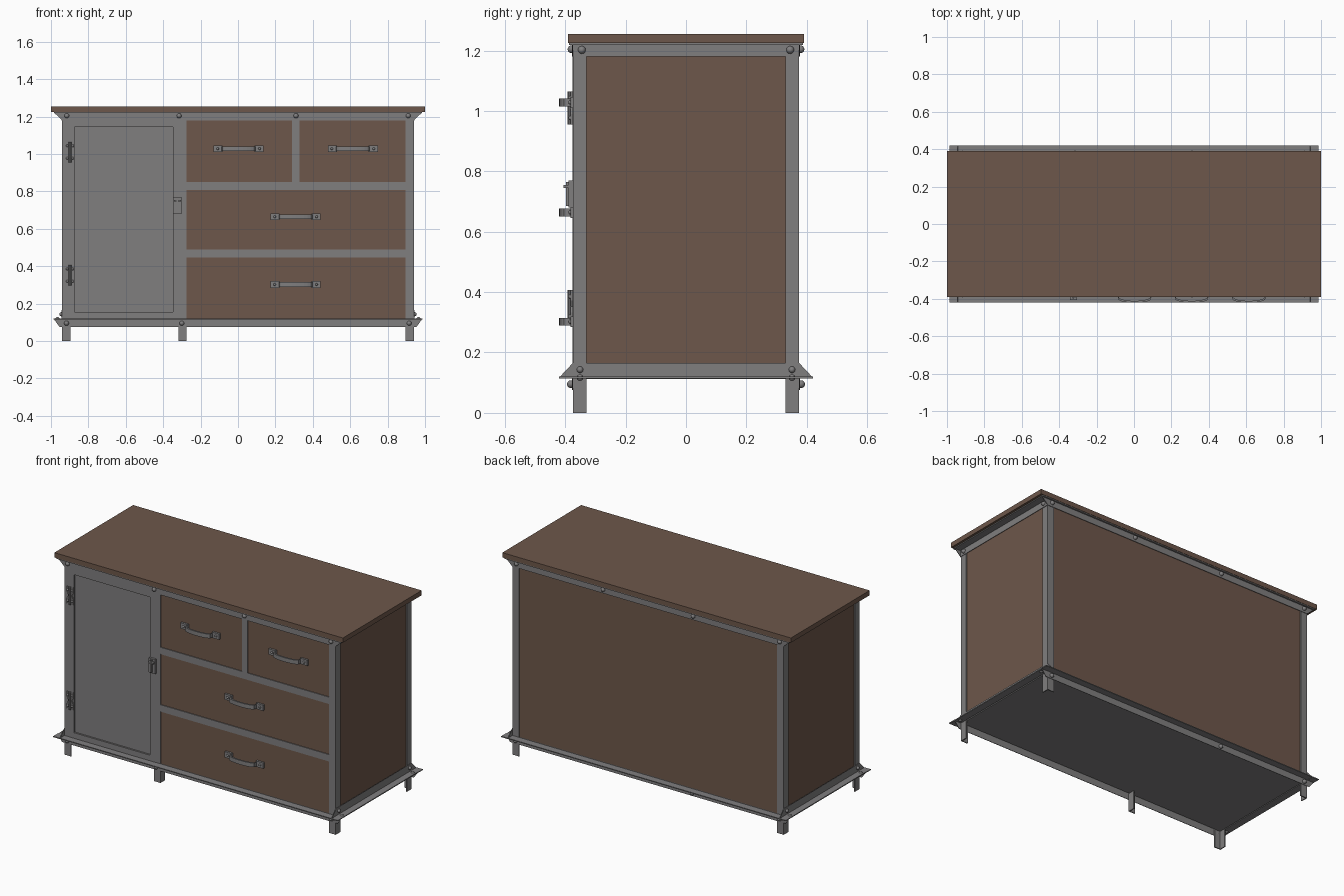
import bpy, bmesh, math
from mathutils import Vector

if "Cube" in bpy.data.objects:
    bpy.data.objects.remove(bpy.data.objects["Cube"])


def material(name, rgb):
    m = bpy.data.materials.new(name)
    m.diffuse_color = (*rgb, 1)
    m.use_nodes = True
    m.node_tree.nodes["Principled BSDF"].inputs["Base Color"].default_value = m.diffuse_color
    return m


STEEL = material("grey steel", (0.215, 0.21, 0.212))
WOOD = material("brown wood", (0.155, 0.096, 0.069))


def finish(name, bm, mat):
    bmesh.ops.recalc_face_normals(bm, faces=bm.faces)
    me = bpy.data.meshes.new(name)
    bm.to_mesh(me)
    bm.free()
    me.materials.append(mat)
    ob = bpy.data.objects.new(name, me)
    bpy.context.collection.objects.link(ob)
    return ob


def prism(name, pts, axis, a, b, mat):
    """Extrude a 2D outline along an axis; outline uses the two other axes in order."""
    bm = bmesh.new()

    def place(p, t):
        v = list(p)
        v.insert("xyz".index(axis), t)
        return bm.verts.new(v)
    lo = [place(p, a) for p in pts]
    hi = [place(p, b) for p in pts]
    bm.faces.new(lo)
    bm.faces.new(hi[::-1])
    n = len(pts)
    for i in range(n):
        bm.faces.new((lo[i], lo[(i + 1) % n], hi[(i + 1) % n], hi[i]))
    return finish(name, bm, mat)


def box(name, x0, x1, y0, y1, z0, z1, mat):
    return prism(name, [(x0, y0), (x1, y0), (x1, y1), (x0, y1)], "z", z0, z1, mat)


def bolt(name, pos, direction, r=0.013):
    """Round bolt head facing a direction."""
    bm = bmesh.new()
    bmesh.ops.create_uvsphere(bm, u_segments=12, v_segments=8, radius=r)
    ob = finish(name, bm, STEEL)
    ob.location = pos
    ob.rotation_mode = 'QUATERNION'
    ob.rotation_quaternion = Vector((0, 0, 1)).rotation_difference(Vector(direction))
    for p in ob.data.polygons:
        p.use_smooth = True
    return ob


W, D, T, F = 0.94, 0.375, 0.006, 0.045   # half width, half depth, sheet, iron width

# Table top and bottom sheet
box("table_top", -1, 1, -0.39, 0.39, 1.225, 1.255, WOOD)
box("bottom_sheet", -W + T, W - T, -D + T, D - T, 0.113, 0.12, STEEL)

# Wooden side and back panels
for s in (-1, 1):
    x = sorted((s * (W - T), s * (W - T - 0.015)))
    box("side_panel", *x, -D + T, D - T, 0.12, 1.22, WOOD)
box("back_panel", -W + T, W - T, D - T - 0.015, D - T, 0.12, 1.22, WOOD)

# Corner angle-iron posts that run down into legs
for sx in (-1, 1):
    for sy in (-1, 1):
        L = [(W, D), (W - F, D), (W - F, D - T), (W - T, D - T), (W - T, D - F), (W, D - F)]
        prism("corner_post", [(sx * x, sy * y) for x, y in L], "z", 0, 1.22, STEEL)
# Middle front post and leg
prism("middle_post", [(-0.318, -D), (-0.275, -D), (-0.275, -D + F), (-0.281, -D + F),
                      (-0.281, -D + T), (-0.318, -D + T)], "z", 0, 1.2, STEEL)

# Front and back angle irons with slanted ends, plus outward flanges
for s in (-1, 1):
    y = sorted((s * D, s * (D + 0.003)))
    prism("top_iron", [(-0.985, 1.222), (-W, 1.18), (W, 1.18), (0.985, 1.222)], "y", *y, STEEL)
    prism("bottom_iron", [(-0.985, 0.118), (-0.955, 0.076), (0.955, 0.076), (0.985, 0.118)],
          "y", *y, STEEL)
    yf = sorted((s * D, s * 0.42))
    box("bottom_flange", -0.987, 0.987, *yf, 0.115, 0.12, STEEL)
    yt = sorted((s * (D - T), s * 0.388))
    box("top_flange", -0.985, 0.985, *yt, 1.219, 1.225, STEEL)
    # Side irons
    x = sorted((s * W, s * (W + 0.003)))
    prism("side_bottom_iron", [(-0.42, 0.117), (0.42, 0.117), (D, 0.165), (-D, 0.165)],
          "x", *x, STEEL)
    box("side_top_iron", *x, -D, D, 1.18, 1.222, STEEL)
    xf = sorted((s * W, s * 0.985))
    box("side_bottom_flange", *xf, -0.42, 0.42, 0.114, 0.12, STEEL)
    box("side_top_flange", *xf, -D, D, 1.219, 1.225, STEEL)

# Bolts
for x in (-0.915, -0.315, 0.31, 0.91):
    for s in (-1, 1):
        bolt("top_bolt", (x, s * 0.379, 1.204), (0, s, 0))
for x, s in ((-0.917, -1), (-0.3, -1), (0.915, -1), (-0.915, 1), (-0.31, 1), (0.915, 1)):
    bolt("bottom_bolt", (x, s * 0.381, 0.095), (0, s, 0))
for sx in (-1, 1):
    for sy in (-1, 1):
        bolt("side_top_bolt", (sx * 0.944, sy * 0.345, 1.202), (sx, 0, 0))
        bolt("side_bottom_bolt", (sx * 0.944, sy * 0.351, 0.143), (sx, 0, 0), 0.011)
        bolt("flange_bolt", (sx * 0.965, sy * 0.351, 0.117), (0, 0, 1), 0.011)

# Door: frame with a recessed sheet
dx0, dx1, dz0, dz1 = -0.9, -0.318, 0.12, 1.18
box("door_sheet", dx0, dx1, -D + 0.01, -D + 0.016, dz0, dz1, STEEL)
box("door_stile", dx0, dx0 + 0.025, -D - 0.001, -D + 0.01, dz0, dz1, STEEL)
box("door_stile", dx1 - 0.03, dx1, -D - 0.001, -D + 0.01, dz0, dz1, STEEL)
for z in (dz0, dz1 - 0.035):
    box("door_rail", dx0 + 0.025, dx1 - 0.03, -D - 0.001, -D + 0.01, z, z + 0.035, STEEL)

# Hinges: two leaves, a barrel and four bolts
for z in (1.01, 0.352):
    for s in (-1, 1):
        c = -0.898
        prism("hinge_leaf", [(c, z - 0.03), (c + s * 0.022, z - 0.055), (c + s * 0.022, z - 0.02),
                             (c + s * 0.012, z), (c + s * 0.022, z + 0.02),
                             (c + s * 0.022, z + 0.055), (c, z + 0.03)], "y", -D - 0.007, -D, STEEL)
        for t in (-1, 1):
            bolt("hinge_bolt", (c + s * 0.015, -D - 0.008, z + t * 0.033), (0, -1, 0), 0.007)
    ring = [(c + 0.008 * math.cos(i * math.pi / 5), -D - 0.009 + 0.008 * math.sin(i * math.pi / 5))
            for i in range(10)]
    prism("hinge_barrel", ring, "z", z - 0.055, z + 0.055, STEEL)

# Latch: plate, knob stem and hanging lever
box("latch_plate", -0.347, -0.302, -D - 0.014, -D, 0.68, 0.77, STEEL)
box("latch_lever", -0.329, -0.321, -D - 0.022, -D - 0.012, 0.685, 0.765, STEEL)
box("latch_bar", -0.342, -0.306, -D - 0.03, -D - 0.014, 0.745, 0.755, STEEL)

# Drawer rails and divider
for z in (0.447, 0.807):
    box("drawer_rail", -0.28, W - F, -D, -D + 0.02, z, z + 0.043, STEEL)
box("drawer_divider", 0.289, 0.329, -D, -D + 0.02, 0.85, 1.19, STEEL)


def handle(cx, z):
    """Bent strap handle: flat tabs at the ends and a bow between."""
    half = [(0.134, 0.0), (0.094, 0.0)]
    bow = [(0.09 * math.cos(math.pi * i / 12),
            0.013 + 0.026 * math.sin(math.pi * i / 12) ** 0.8 if 0 < i < 12 else 0.006)
           for i in range(13)]
    outer = [(x, -D - d - 0.007) for x, d in bow]
    inner = [(x * 0.96, -D - max(d - 0.003, 0)) for x, d in bow]
    prism("handle_bow", [(cx + x, y) for x, y in outer + inner[::-1]], "z",
          z - 0.013, z + 0.013, STEEL)
    for s in (-1, 1):
        x = sorted((cx + s * 0.134, cx + s * 0.085))
        box("handle_tab", *x, -D - 0.008, -D + 0.006, z - 0.018, z + 0.018, STEEL)
        bolt("handle_bolt", (cx + s * 0.112, -D - 0.008, z), (0, -1, 0), 0.007)


# Drawers
for x0, x1, z0, z1, hz in ((-0.282, 0.288, 0.85, 1.18, 1.028), (0.33, 0.898, 0.85, 1.18, 1.028),
                           (-0.282, 0.898, 0.49, 0.806, 0.664), (-0.282, 0.898, 0.12, 0.446, 0.302)):
    box("drawer_front", x0, x1, -D + 0.005, -D + 0.025, z0, z1, WOOD)
    handle((x0 + x1) / 2 , hz)
